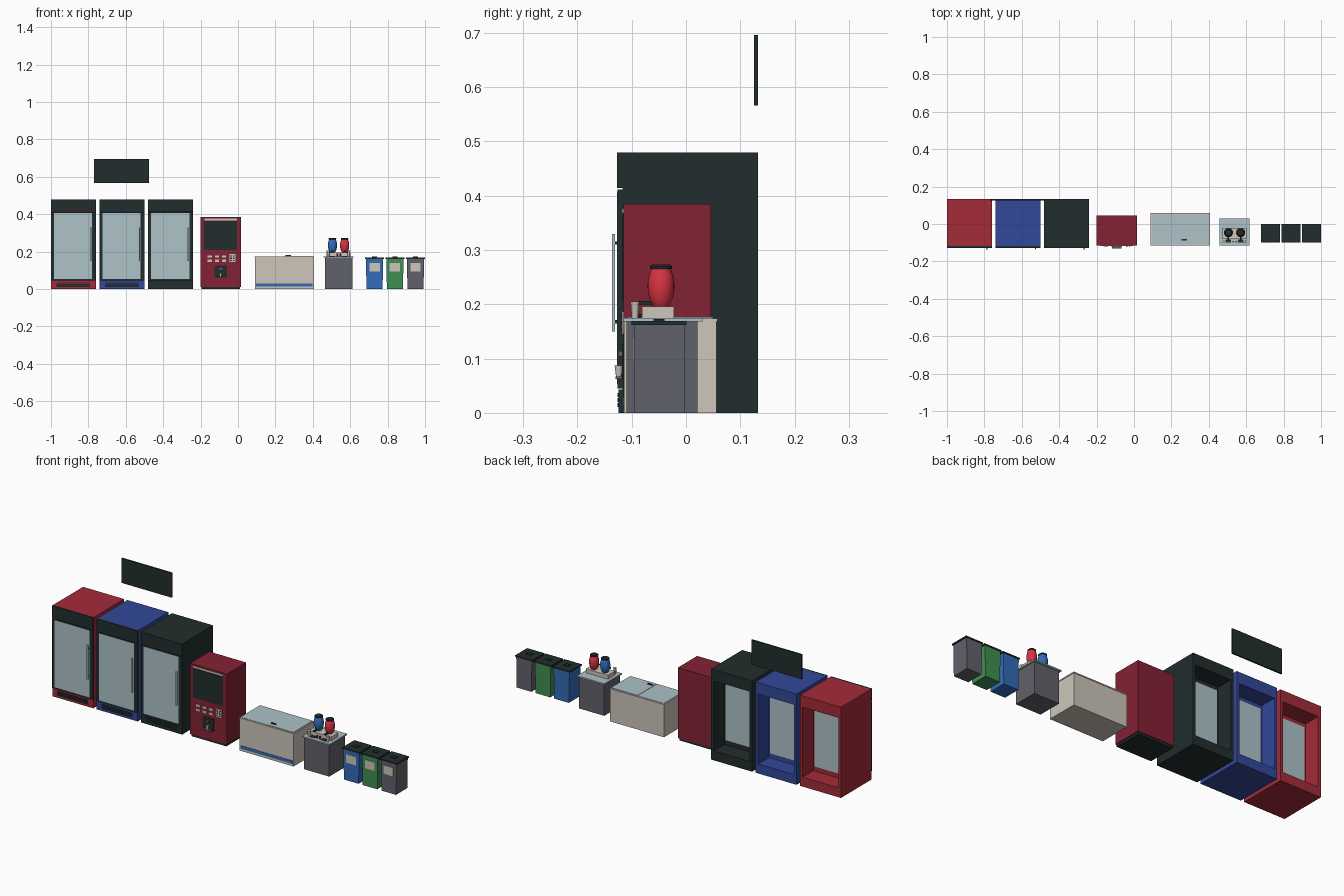
import bpy, bmesh, math

if "Cube" in bpy.data.objects:
    bpy.data.objects.remove(bpy.data.objects["Cube"])


def material(name, rgb):
    m = bpy.data.materials.new(name)
    lin = [(c / 255 / 12.92) if c < 10 else ((c / 255 + 0.055) / 1.055) ** 2.4 for c in rgb]
    m.diffuse_color = (*lin, 1)
    m.use_nodes = True
    m.node_tree.nodes["Principled BSDF"].inputs["Base Color"].default_value = m.diffuse_color
    return m


DARK = material("charcoal", (34, 45, 45))
RED = material("red", (163, 43, 57))
BLUE = material("royal_blue", (50, 72, 152))
BURG = material("burgundy", (132, 34, 52))
GLASS = material("pale_glass", (173, 195, 201))
BEIGE = material("beige", (205, 198, 187))
GREY = material("slate_grey", (97, 98, 107))
SKY = material("bright_blue", (50, 108, 184))
GREEN = material("green", (64, 142, 82))
CORAL = material("bright_red", (216, 52, 66))


def finish(bm, name, mat):
    bmesh.ops.recalc_face_normals(bm, faces=bm.faces)
    me = bpy.data.meshes.new(name)
    bm.to_mesh(me)
    bm.free()
    me.materials.append(mat)
    ob = bpy.data.objects.new(name, me)
    bpy.context.collection.objects.link(ob)
    return ob


def box_bm(x0, x1, y0, y1, z0, z1):
    bm = bmesh.new()
    bmesh.ops.create_cube(bm, size=1)
    for v in bm.verts:
        v.co = (x1 if v.co.x > 0 else x0, y1 if v.co.y > 0 else y0, z1 if v.co.z > 0 else z0)
    return bm


def box(name, mat, *ext):
    return finish(box_bm(*ext), name, mat)


def lathe(name, mat, x, y, profile, n=24):
    """Revolve (radius, z) pairs around a vertical axis, with capped ends."""
    bm = bmesh.new()
    rings = [[bm.verts.new((x + r * math.cos(2 * math.pi * i / n),
                            y + r * math.sin(2 * math.pi * i / n), z)) for i in range(n)]
             for r, z in profile]
    for a, b in zip(rings, rings[1:]):
        for i in range(n):
            bm.faces.new((a[i], a[(i + 1) % n], b[(i + 1) % n], b[i]))
    bm.faces.new(rings[0])
    bm.faces.new(rings[-1])
    ob = finish(bm, name, mat)
    for o in bpy.context.selected_objects:
        o.select_set(False)
    ob.select_set(True)
    bpy.context.view_layer.objects.active = ob
    bpy.ops.object.shade_smooth_by_angle(angle=math.radians(40))
    return ob


def fridge(name, mat, x0):
    x1 = x0 + 0.24
    # cabinet with a recess sunk into the back
    bm = box_bm(x0, x1, -0.117, 0.133, 0, 0.48)
    bm.faces.ensure_lookup_table()
    back = max(bm.faces, key=lambda f: f.calc_center_median().y)
    bmesh.ops.inset_individual(bm, faces=[back], thickness=0.022)
    for v in back.verts:
        v.co.z = 0.42 if v.co.z > 0.24 else 0.05
    out = bmesh.ops.extrude_face_region(bm, geom=[back])
    for v in out["geom"]:
        if isinstance(v, bmesh.types.BMVert):
            v.co.y -= 0.09
    if back.is_valid:
        bmesh.ops.delete(bm, geom=[back], context="FACES_ONLY")
    finish(bm, name + "_cabinet", mat)
    box(name + "_rear_pane", GLASS, x0 + 0.024, x1 - 0.024, 0.042, 0.045, 0.075, 0.40)
    # door, header, kick plate and grille
    box(name + "_door", DARK, x0, x1, -0.126, -0.117, 0.045, 0.412)
    box(name + "_header", DARK, x0, x1, -0.127, -0.117, 0.414, 0.48)
    box(name + "_glass", GLASS, x0 + 0.016, x1 - 0.02, -0.1275, -0.126, 0.053, 0.408)
    box(name + "_kick_plate", mat, x0, x1, -0.124, -0.117, 0, 0.043)
    for i in range(3):
        z = 0.011 + i * 0.009
        box(name + "_grille", DARK, x0 + 0.03, x1 - 0.03, -0.126, -0.124, z, z + 0.0075)
    # handle on two stand-offs
    hx = x1 - 0.03
    box(name + "_handle", GLASS, hx, hx + 0.007, -0.136, -0.131, 0.15, 0.33)
    for z in (0.165, 0.31):
        box(name + "_handle_mount", DARK, hx + 0.001, hx + 0.006, -0.131, -0.127, z, z + 0.006)


for nm, m, x in (("red_fridge", RED, -1.0), ("blue_fridge", BLUE, -0.74), ("dark_fridge", DARK, -0.48)):
    fridge(nm, m, x)

# wall sign
box("sign_board", DARK, -0.77, -0.475, 0.125, 0.133, 0.566, 0.696)

# drinks machine
box("machine_base", DARK, -0.195, 0.01, -0.112, 0.042, 0, 0.012)
box("machine_body", BURG, -0.2, 0.015, -0.115, 0.046, 0.012, 0.385)
box("machine_light_strip", BEIGE, -0.18, -0.005, -0.118, -0.115, 0.368, 0.377)
box("machine_screen", DARK, -0.182, -0.006, -0.118, -0.115, 0.21, 0.364)
for row in range(2):
    for col in range(3):
        bx, bz = -0.162 + col * 0.038, 0.146 + row * 0.023
        box("machine_button", BEIGE, bx, bx + 0.022, -0.119, -0.115, bz, bz + 0.011)
box("machine_keypad", BEIGE, -0.046, -0.014, -0.118, -0.115, 0.145, 0.187)
for row in range(3):
    for col in range(2):
        bx, bz = -0.042 + col * 0.014, 0.149 + row * 0.012
        box("machine_key", DARK, bx, bx + 0.009, -0.119, -0.118, bz, bz + 0.007)
box("machine_dispenser", DARK, -0.125, -0.06, -0.118, -0.115, 0.062, 0.126)
box("machine_tray", GREY, -0.118, -0.068, -0.130, -0.118, 0.062, 0.067)
lathe("machine_cup", BEIGE, -0.093, -0.124, [(0.005, 0.067), (0.0075, 0.087)], 16)
box("machine_spout", GREY, -0.102, -0.084, -0.125, -0.118, 0.104, 0.114)

# chest freezer with two sliding lids
box("freezer_body", BEIGE, 0.09, 0.405, -0.114, 0.056, 0, 0.17)
box("freezer_rim", BEIGE, 0.088, 0.407, -0.116, 0.058, 0.168, 0.174)
box("freezer_lid_left", GLASS, 0.095, 0.255, -0.108, 0.050, 0.17, 0.1755)
box("freezer_lid_right", GLASS, 0.248, 0.40, -0.108, 0.050, 0.17, 0.177)
box("freezer_lid_handle", DARK, 0.255, 0.283, -0.088, -0.081, 0.177, 0.182)
box("freezer_stripe", SKY, 0.097, 0.398, -0.116, -0.114, 0.013, 0.029)

# coffee counter
box("counter_cabinet", GREY, 0.464, 0.611, -0.11, 0.021, 0, 0.168)
box("counter_top", GLASS, 0.457, 0.617, -0.116, 0.030, 0.168, 0.175)
box("counter_tray", BEIGE, 0.472, 0.602, -0.081, -0.022, 0.175, 0.196)
for nm, m, x in (("blue_urn", SKY, 0.505), ("red_urn", CORAL, 0.57)):
    y = -0.046
    lathe(nm, m, x, y, [(0.014, 0.196), (0.017, 0.201), (0.022, 0.213), (0.0245, 0.228), (0.0245, 0.24),
                        (0.022, 0.254), (0.018, 0.265)])
    lathe(nm + "_lid", DARK, x, y, [(0.0195, 0.265), (0.0205, 0.267), (0.0205, 0.270), (0.017, 0.273)])
    box(nm + "_tap", DARK, x - 0.004, x + 0.004, -0.088, -0.06, 0.199, 0.206)
    box(nm + "_drip_plate", DARK, x - 0.014, x + 0.014, -0.1, -0.083, 0.175, 0.178)
for x in (0.482, 0.592):
    lathe("cup_stack", BEIGE, x, -0.094, [(0.006, 0.175), (0.008, 0.203), (0.0085, 0.205)], 16)
for x in (0.53, 0.546):
    lathe("stirrer_pot", CORAL, x, -0.094, [(0.004, 0.175), (0.004, 0.19)], 12)

# recycling bins with slightly tapered bodies
for nm, m, x in (("blue_bin", SKY, 0.68), ("green_bin", GREEN, 0.789), ("grey_bin", GREY, 0.899)):
    bm = box_bm(x + 0.004, x + 0.096, -0.096, -0.002, 0, 0.163)
    for v in bm.verts:
        if v.co.z < 0.01:
            v.co.x += 0.003 if v.co.x < x + 0.05 else -0.003
    finish(bm, nm + "_body", m)
    box(nm + "_lid", DARK, x, x + 0.101, -0.1, 0.001, 0.162, 0.169)
    box(nm + "_lid_handle", DARK, x + 0.036, x + 0.064, -0.06, -0.04, 0.169, 0.173)
    box(nm + "_label", BEIGE, x + 0.022, x + 0.078, -0.098, -0.096, 0.094, 0.139)
